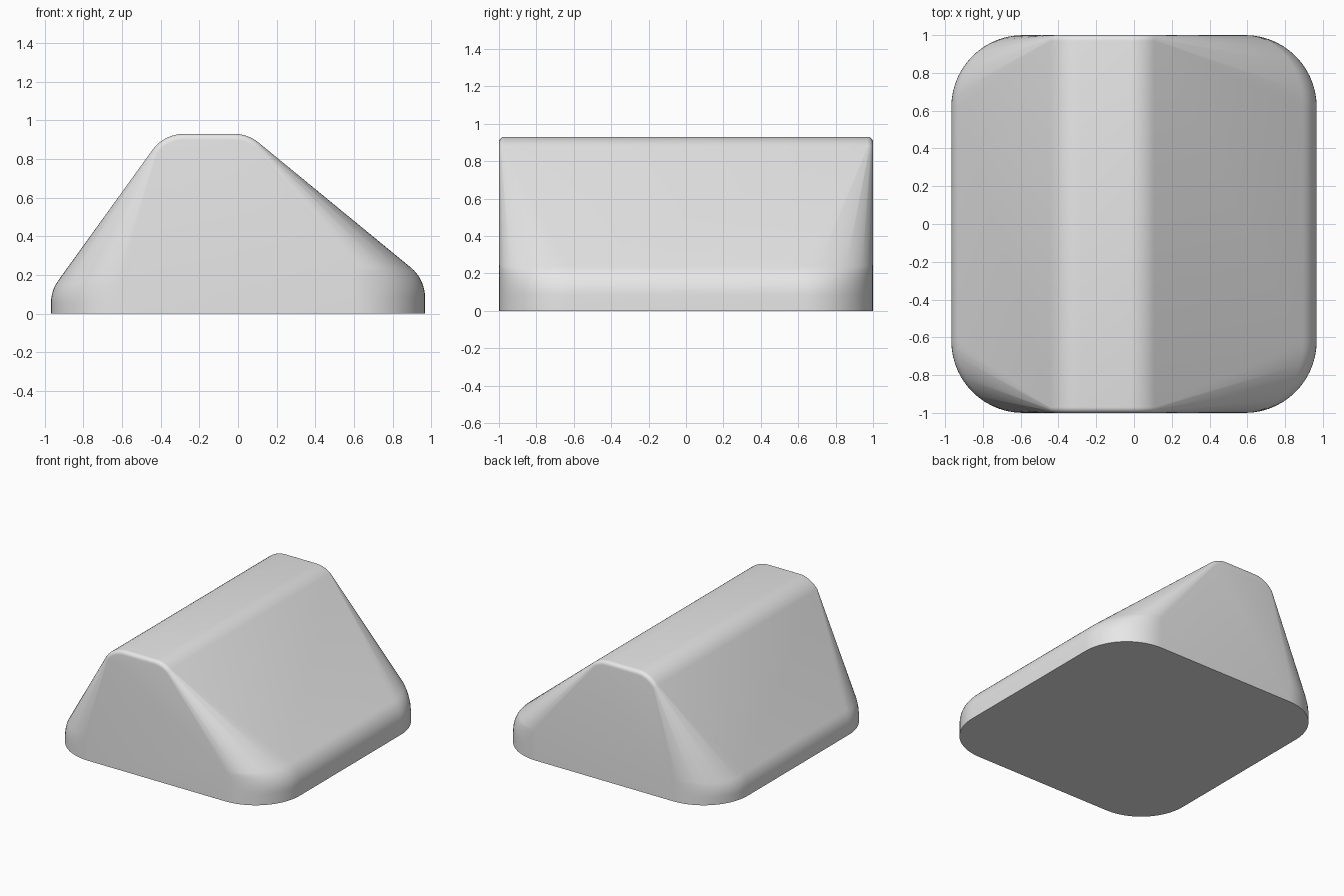
import bpy, bmesh
from math import sin, cos, radians, pi

cube = bpy.data.objects.get("Cube")
if cube:
    bpy.data.objects.remove(cube, do_unlink=True)

HALF_X, HALF_Y, TOP = 0.967, 1.0, 0.93
CORNER, ROUND, EDGE = 0.38, 0.2, 0.03
STEPS = 8

# per side: direction, slope lean, ridge arc centre x, rim arc centre z
SIDES = [(-1, radians(54), -0.28, 0.055), (1, radians(39.5), -0.02, 0.084)]


def ramp(end, steps):
    return [end * i / steps for i in range(steps + 1)]


points = []
for sx, lean, ridge_x, rim_z in SIDES:
    for sy in (-1, 1):
        # rounded base corner, with a rim that rolls over into the slope
        for t in ramp(pi / 2, 14):
            x = HALF_X - CORNER * (1 - cos(t))
            y = sy * (HALF_Y - CORNER * (1 - sin(t)))
            points.append((sx * x, y, 0))
            for f in ramp(pi / 2 - lean, STEPS):
                inset = ROUND * (1 - cos(f)) * cos(t)
                points.append((sx * (x - inset), y, rim_z + ROUND * sin(f)))
        # rounded ridge shoulder, with a small fillet at the end wall
        for a in ramp(lean, STEPS):
            for e in ramp(pi / 2, 5):
                r = ROUND - EDGE * (1 - cos(e))
                points.append((ridge_x + sx * r * sin(a),
                               sy * (HALF_Y - EDGE * (1 - sin(e))),
                               TOP - ROUND + r * cos(a)))

# wedge body: the skin stretched over base and ridge
bm = bmesh.new()
for p in points:
    bm.verts.new(p)
bmesh.ops.remove_doubles(bm, verts=bm.verts, dist=0.0005)
hull = bmesh.ops.convex_hull(bm, input=bm.verts)
spare = {g for g in hull["geom_interior"] + hull["geom_unused"]
         if isinstance(g, bmesh.types.BMVert)}
bmesh.ops.delete(bm, geom=list(spare), context="VERTS")
bmesh.ops.dissolve_limit(bm, angle_limit=radians(0.3),
                         verts=bm.verts, edges=bm.edges)
bmesh.ops.recalc_face_normals(bm, faces=bm.faces)
mesh = bpy.data.meshes.new("wedge_body")
bm.to_mesh(mesh)
bm.free()
body = bpy.data.objects.new("wedge_body", mesh)
bpy.context.collection.objects.link(body)

# plain grey finish
grey = bpy.data.materials.new("light_grey")
grey.use_nodes = True
colour = (0.8, 0.8, 0.8, 1)
grey.diffuse_color = colour
grey.node_tree.nodes["Principled BSDF"].inputs["Base Color"].default_value = colour
mesh.materials.append(grey)

# smooth rounds, crisp base edge
bpy.ops.object.select_all(action="DESELECT")
body.select_set(True)
bpy.context.view_layer.objects.active = body
bpy.ops.object.shade_smooth_by_angle(angle=radians(30))
